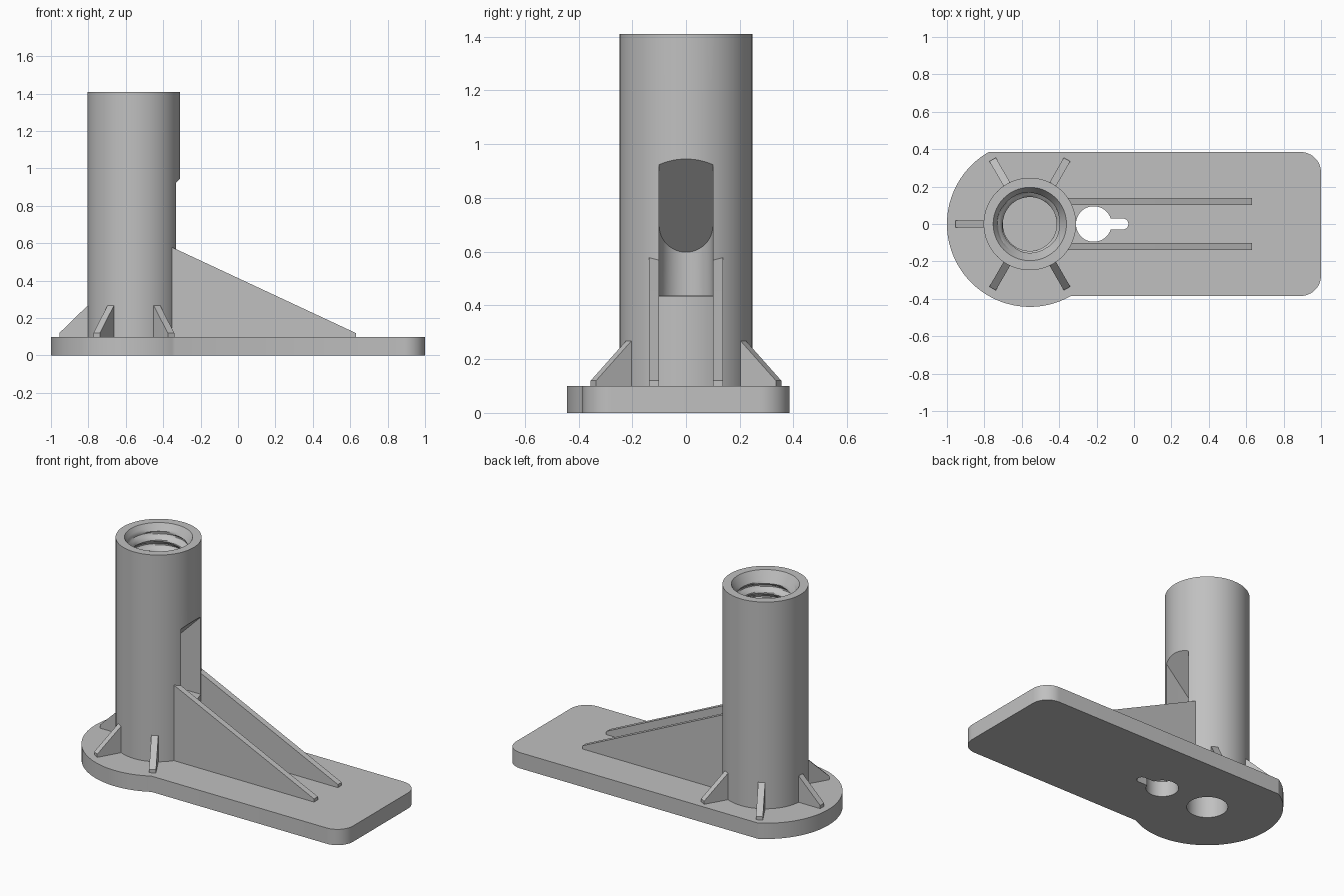
import bpy, bmesh
from math import pi, sin, cos, asin, tau, radians
from mathutils import Matrix

if "Cube" in bpy.data.objects:
    bpy.data.objects.remove(bpy.data.objects["Cube"])

AXIS = -0.557      # x of the tube axis
TOP = 1.41         # top of the tube
BASE = 0.1         # thickness of the base plate

grey = bpy.data.materials.new("plain grey")
grey.use_nodes = True
grey.diffuse_color = (0.53, 0.53, 0.53, 1)
grey.node_tree.nodes["Principled BSDF"].inputs["Base Color"].default_value = (0.53, 0.53, 0.53, 1)


def arc(cx, cy, r, a0, a1, n):
    return [(cx + r * cos(a0 + (a1 - a0) * i / n), cy + r * sin(a0 + (a1 - a0) * i / n))
            for i in range(n + 1)]


def finish(bm, name):
    bmesh.ops.recalc_face_normals(bm, faces=bm.faces)
    mesh = bpy.data.meshes.new(name)
    bm.to_mesh(mesh)
    bm.free()
    mesh.materials.append(grey)
    ob = bpy.data.objects.new(name, mesh)
    bpy.context.collection.objects.link(ob)
    return ob


def prism(name, outline, z0, z1):
    """Extrude a flat outline upwards; z1 may be a function of x."""
    top = z1 if callable(z1) else (lambda x: z1)
    bm = bmesh.new()
    low = [bm.verts.new((x, y, z0)) for x, y in outline]
    high = [bm.verts.new((x, y, top(x))) for x, y in outline]
    bm.faces.new(low)
    bm.faces.new(high)
    n = len(outline)
    for i in range(n):
        j = (i + 1) % n
        bm.faces.new((low[i], low[j], high[j], high[i]))
    return finish(bm, name)


def rib(name, profile, thickness, matrix):
    """Upright plate from an xz profile, centred on its own y = 0."""
    bm = bmesh.new()
    face = bm.faces.new([bm.verts.new((x, -thickness / 2, z)) for x, z in profile])
    out = bmesh.ops.extrude_face_region(bm, geom=[face])["geom"]
    bmesh.ops.translate(bm, verts=[v for v in out if isinstance(v, bmesh.types.BMVert)],
                        vec=(0, thickness, 0))
    bmesh.ops.transform(bm, matrix=matrix, verts=bm.verts)
    return finish(bm, name)


def cut(ob, *cutters):
    for c in cutters:
        mod = ob.modifiers.new("cut", 'BOOLEAN')
        mod.operation, mod.solver, mod.object = 'DIFFERENCE', 'EXACT', c
    bpy.context.view_layer.update()
    mesh = bpy.data.meshes.new_from_object(
        ob.evaluated_get(bpy.context.evaluated_depsgraph_get()))
    ob.modifiers.clear()
    ob.data = mesh


def thread_cutter(z0, z1, segs=72, pitch=0.07, steps=8):
    """Screw-shaped plug with a widened mouth."""
    bm = bmesh.new()
    count = int((z1 - z0) / pitch * steps)
    rings = []
    for k in range(count + 1):
        z = z0 + (z1 - z0) * k / count
        ring = []
        for i in range(segs):
            phase = (z / pitch - i / segs) % 1
            ridge = min(1, max(0, abs(phase - 0.5) * 3 - 0.25))
            r = max(0.144 + 0.03 * ridge, 0.196 - (TOP - z) * 0.6)
            a = tau * i / segs
            ring.append(bm.verts.new((AXIS + r * cos(a), r * sin(a), z)))
        rings.append(ring)
    for lo, hi in zip(rings, rings[1:]):
        for i in range(segs):
            j = (i + 1) % segs
            bm.faces.new((lo[i], lo[j], hi[j], hi[i]))
    bm.faces.new(rings[0])
    bm.faces.new(rings[-1])
    bmesh.ops.triangulate(bm, faces=bm.faces)
    return finish(bm, "thread_cutter")


# Cutters: bottom hole, keyhole, threaded bore, sloped side window
hole = prism("hole_cutter", arc(AXIS, 0, 0.12, 0, tau, 48)[:-1], -0.1, 0.436)
a = asin(0.03 / 0.095)
keyhole = prism("keyhole_cutter", arc(-0.215, 0, 0.095, a, tau - a, 40)
                + arc(-0.06, 0, 0.03, -pi / 2, pi / 2, 12), -0.1, 0.3)
thread = thread_cutter(0.96, TOP + 0.01)
window = prism("window_cutter", arc(AXIS, 0, 0.1, pi / 2, 1.5 * pi, 24)
               + [(-0.25, -0.1), (-0.25, 0.1)], 0.435, lambda x: 0.945 + x + 0.31)

# Base plate: round end joined to a long rounded tongue
half, big, corner = 0.385, 0.443, 0.11
b = asin(half / big)
base = prism("base_plate", arc(AXIS, 0, big, pi - (pi - (pi - b)) - 0, tau - b, 80)
             + arc(1 - corner, corner - half, corner, -pi / 2, 0, 12)
             + arc(1 - corner, half - corner, corner, 0, pi / 2, 12), 0, BASE)
cut(base, hole, keyhole)

# Upright tube
tube = prism("tube", arc(AXIS, 0, 0.247, 0, tau, 96)[:-1], BASE - 0.01, TOP)
cut(tube, thread, window, hole)

for c in (hole, keyhole, thread, window):
    bpy.data.objects.remove(c)

parts = [base, tube]

# Small gussets around the round end
gusset = [(0.235, 0.09), (0.398, 0.09), (0.398, 0.12), (0.247, 0.267), (0.235, 0.267)]
for i, deg in enumerate((60, 120, 180, 240, 300)):
    m = Matrix.Translation((AXIS, 0, 0)) @ Matrix.Rotation(radians(deg), 4, 'Z')
    parts.append(rib(f"gusset_{i + 1}", gusset, 0.04, m))

# Two long braces along the tongue
brace = [(-0.352, 0.09), (0.63, 0.09), (0.63, 0.12), (-0.345, 0.575), (-0.352, 0.578)]
for name, side in (("left_brace", 1), ("right_brace", -1)):
    parts.append(rib(name, brace, 0.038, Matrix.Translation((0, side * 0.1195, 0))))

# Smooth round walls, keep edges sharp
bpy.ops.object.select_all(action='DESELECT')
for ob in parts:
    ob.select_set(True)
bpy.context.view_layer.objects.active = base
bpy.ops.object.shade_smooth_by_angle(angle=radians(30))
